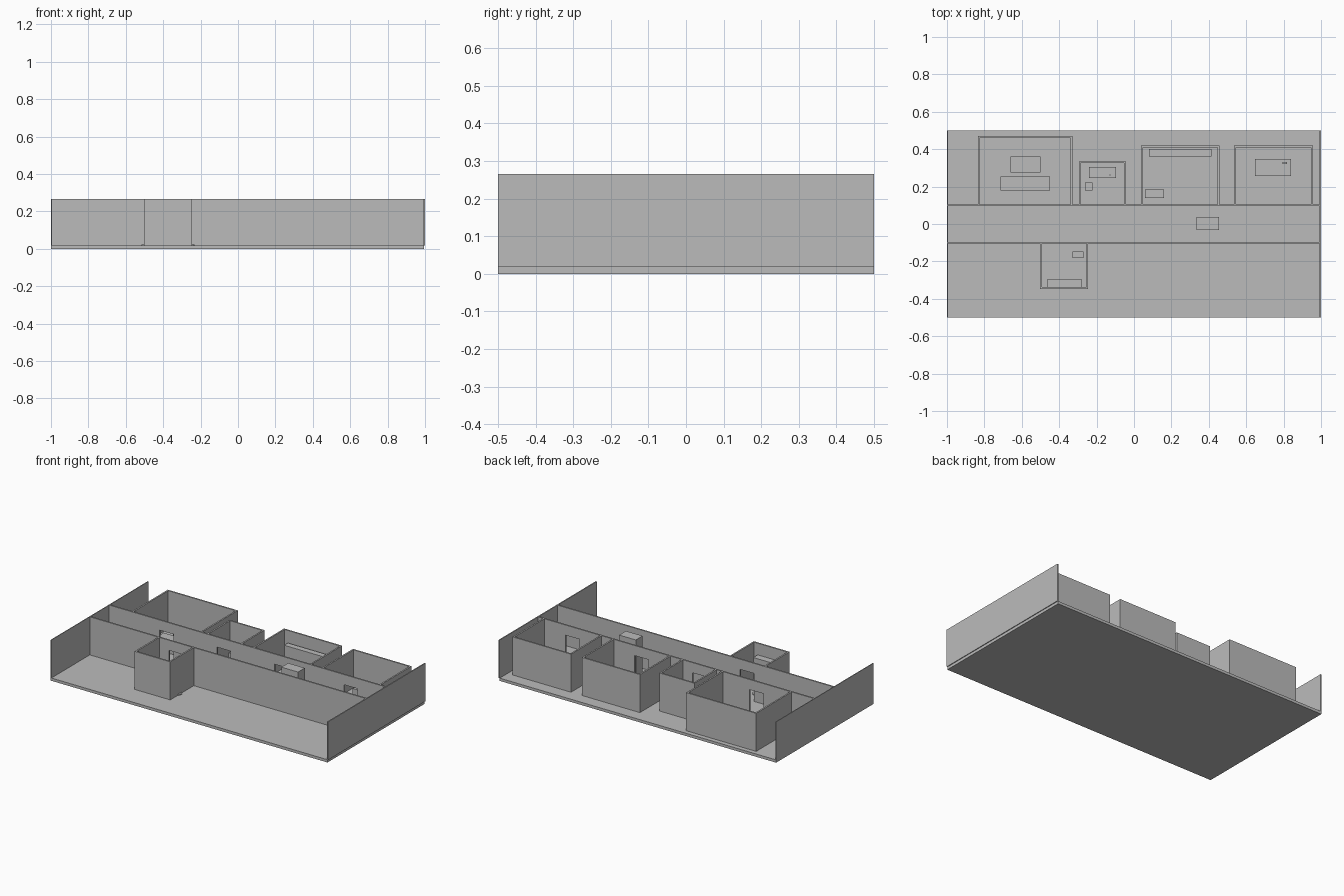
import bpy
import bmesh
from mathutils import Matrix, Vector

cube = bpy.data.objects.get("Cube")
if cube:
    bpy.data.objects.remove(cube, do_unlink=True)

grey = bpy.data.materials.new("plain_grey")
grey.use_nodes = True
COLOUR = (0.5, 0.5, 0.5, 1)
grey.diffuse_color = COLOUR
grey.node_tree.nodes["Principled BSDF"].inputs["Base Color"].default_value = COLOUR

FLOOR, TOP, DOOR_TOP = 0.018, 0.266, 0.2
T = 0.01          # wall thickness
DOOR = 0.1        # door width
CORRIDOR = 0.1    # half width of the corridor


def finish(name, bm):
    mesh = bpy.data.meshes.new(name)
    bm.to_mesh(mesh)
    bm.free()
    mesh.materials.append(grey)
    obj = bpy.data.objects.new(name, mesh)
    bpy.context.collection.objects.link(obj)
    return obj


def add_box(bm, x0, x1, y0, y1, z0=FLOOR, z1=TOP):
    size = Matrix.Diagonal((x1 - x0, y1 - y0, z1 - z0, 1))
    centre = Vector((x0 + x1, y0 + y1, z0 + z1)) / 2
    bmesh.ops.create_cube(bm, size=1, matrix=Matrix.Translation(centre) @ size)


def box(name, *bounds):
    bm = bmesh.new()
    add_box(bm, *bounds)
    return finish(name, bm)


def corridor_wall(name, y, doors):
    """Long wall with a lintel over each door opening."""
    bm = bmesh.new()
    start = -0.995
    for x in doors:
        add_box(bm, start, x - DOOR / 2, y - T / 2, y + T / 2)
        add_box(bm, x - DOOR / 2, x + DOOR / 2, y - T / 2, y + T / 2, DOOR_TOP, TOP)
        start = x + DOOR / 2
    add_box(bm, start, 0.993, y - T / 2, y + T / 2)
    finish(name, bm)


def room(name, x0, x1, far):
    """Three walls that back on to the corridor."""
    side = 1 if far > 0 else -1
    near = side * (CORRIDOR + T / 2)
    inner = far - side * T
    bm = bmesh.new()
    for x in (x0, x1 - T):
        add_box(bm, x, x + T, min(near, inner), max(near, inner))
    add_box(bm, x0, x1, min(far, inner), max(far, inner))
    finish(name, bm)


# Floor slab and end walls
box("floor", -1, 0.995, -0.5, 0.5, 0, FLOOR)
box("right_end_wall", -1, -0.995, -0.5, 0.5)
box("left_end_wall", 0.993, 1, -0.5, 0.5)

# Rooms: x range and far wall
back_rooms = {
    "large_room": (-0.835, -0.33, 0.47),
    "small_room": (-0.295, -0.043, 0.335),
    "wide_room": (0.038, 0.457, 0.42),
    "end_room": (0.535, 0.957, 0.42),
}
front_rooms = {"front_room": (-0.503, -0.245, -0.348)}
for rooms, y, name in ((back_rooms, CORRIDOR, "back_corridor_wall"),
                       (front_rooms, -CORRIDOR, "front_corridor_wall")):
    for room_name, (x0, x1, far) in rooms.items():
        room(room_name + "_walls", x0, x1, far)
    corridor_wall(name, y, [(r[0] + r[1]) / 2 for r in rooms.values()])

# Block in the corridor
box("corridor_block", 0.335, 0.455, -0.032, 0.038)

# Furniture: footprint and top height
DESK, LOW, SHELF = 0.1, 0.07, 0.19
furniture = {
    "large_room_cabinet": (-0.66, -0.5, 0.275, 0.36, DESK),
    "large_room_desk": (-0.715, -0.45, 0.18, 0.255, DESK),
    "small_room_desk": (-0.24, -0.095, 0.247, 0.305, DESK),
    "small_room_stool": (-0.262, -0.222, 0.18, 0.222, LOW),
    "wide_room_shelf": (0.08, 0.415, 0.362, 0.4, SHELF),
    "wide_room_bench": (0.06, 0.16, 0.138, 0.185, LOW),
    "end_room_table": (0.647, 0.84, 0.257, 0.347, DESK),
    "front_room_counter": (-0.463, -0.28, -0.338, -0.293, SHELF),
    "front_room_cabinet": (-0.33, -0.27, -0.183, -0.146, LOW),
}
for name, (x0, x1, y0, y1, height) in furniture.items():
    box(name, x0, x1, y0, y1, FLOOR, height)

# Small items on the desks
box("end_room_table_item", 0.793, 0.817, 0.32, 0.332, DESK, DESK + 0.015)
box("small_room_desk_item", -0.13, -0.125, 0.26, 0.265, DESK, DESK + 0.01)

# Flat round floor pads
bm = bmesh.new()
for dx, dy in ((0, 0), (0, 0.06), (-0.117, 0), (0.117, 0), (-0.06, -0.03), (0.06, -0.03)):
    spot = Matrix.Translation((-0.374 + dx, -0.25 + dy, FLOOR + 0.003))
    bmesh.ops.create_cone(bm, cap_ends=True, segments=16, radius1=0.024,
                          radius2=0.024, depth=0.006, matrix=spot)
finish("floor_pads", bm)
